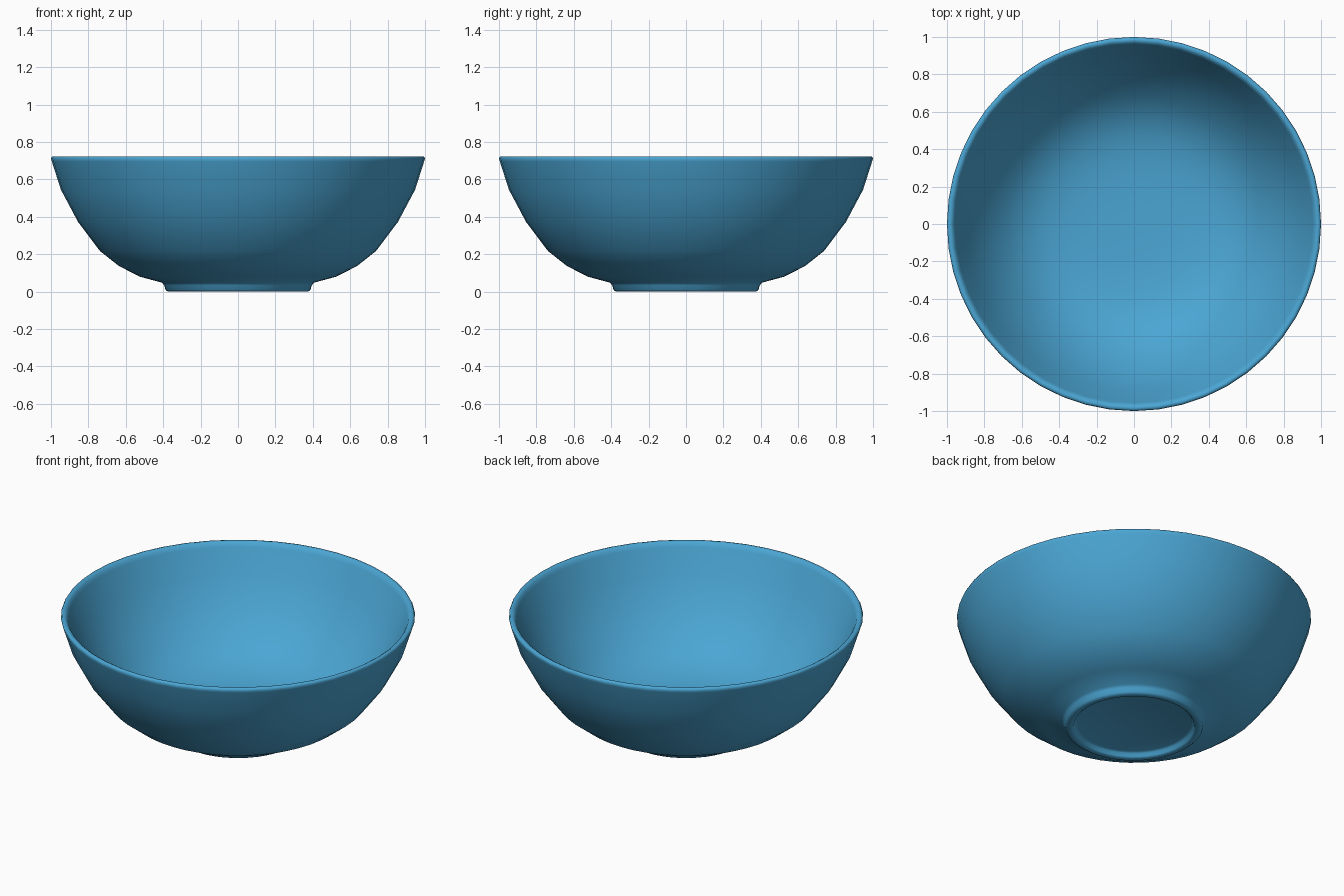
import bpy, bmesh, math

if "Cube" in bpy.data.objects:
    bpy.data.objects.remove(bpy.data.objects["Cube"])

SEGMENTS = 48

# Radius/height profile: underside recess, foot, outer wall, rim, inner wall, floor
profile = [
    (0.0, 0.03), (0.32, 0.03), (0.335, 0.024), (0.34, 0.008), (0.35, 0.0),
    (0.375, 0.0), (0.388, 0.01), (0.394, 0.033), (0.407, 0.048),
    (0.525, 0.080), (0.637, 0.137), (0.738, 0.217), (0.855, 0.372),
    (0.947, 0.545), (0.995, 0.695), (1.0, 0.71), (0.994, 0.722),
    (0.98, 0.723), (0.967, 0.715), (0.957, 0.695),
    (0.895, 0.55), (0.80, 0.39), (0.68, 0.25), (0.58, 0.178),
    (0.48, 0.135), (0.36, 0.11), (0.2, 0.10), (0.0, 0.098),
]

# Lathe the profile round the vertical axis
bm = bmesh.new()
rings = []
for r, z in profile:
    if r == 0:
        rings.append([bm.verts.new((0, 0, z))] * SEGMENTS)
    else:
        rings.append([bm.verts.new((r * math.cos(a), r * math.sin(a), z))
                      for a in (2 * math.pi * i / SEGMENTS for i in range(SEGMENTS))])
for lower, upper in zip(rings, rings[1:]):
    for i in range(SEGMENTS):
        j = (i + 1) % SEGMENTS
        corners = dict.fromkeys((lower[i], lower[j], upper[j], upper[i]))
        bm.faces.new(list(corners))
bmesh.ops.recalc_face_normals(bm, faces=bm.faces)

mesh = bpy.data.meshes.new("bowl")
bm.to_mesh(mesh)
bm.free()
bowl = bpy.data.objects.new("bowl", mesh)
bpy.context.collection.objects.link(bowl)

# Smooth glaze in blue
blue = bpy.data.materials.new("blue_glaze")
blue.diffuse_color = (0.07, 0.38, 0.66, 1)
blue.use_nodes = True
blue.node_tree.nodes["Principled BSDF"].inputs["Base Color"].default_value = blue.diffuse_color
mesh.materials.append(blue)
bpy.context.view_layer.objects.active = bowl
bowl.select_set(True)
bpy.ops.object.shade_smooth_by_angle(angle=math.radians(60))
